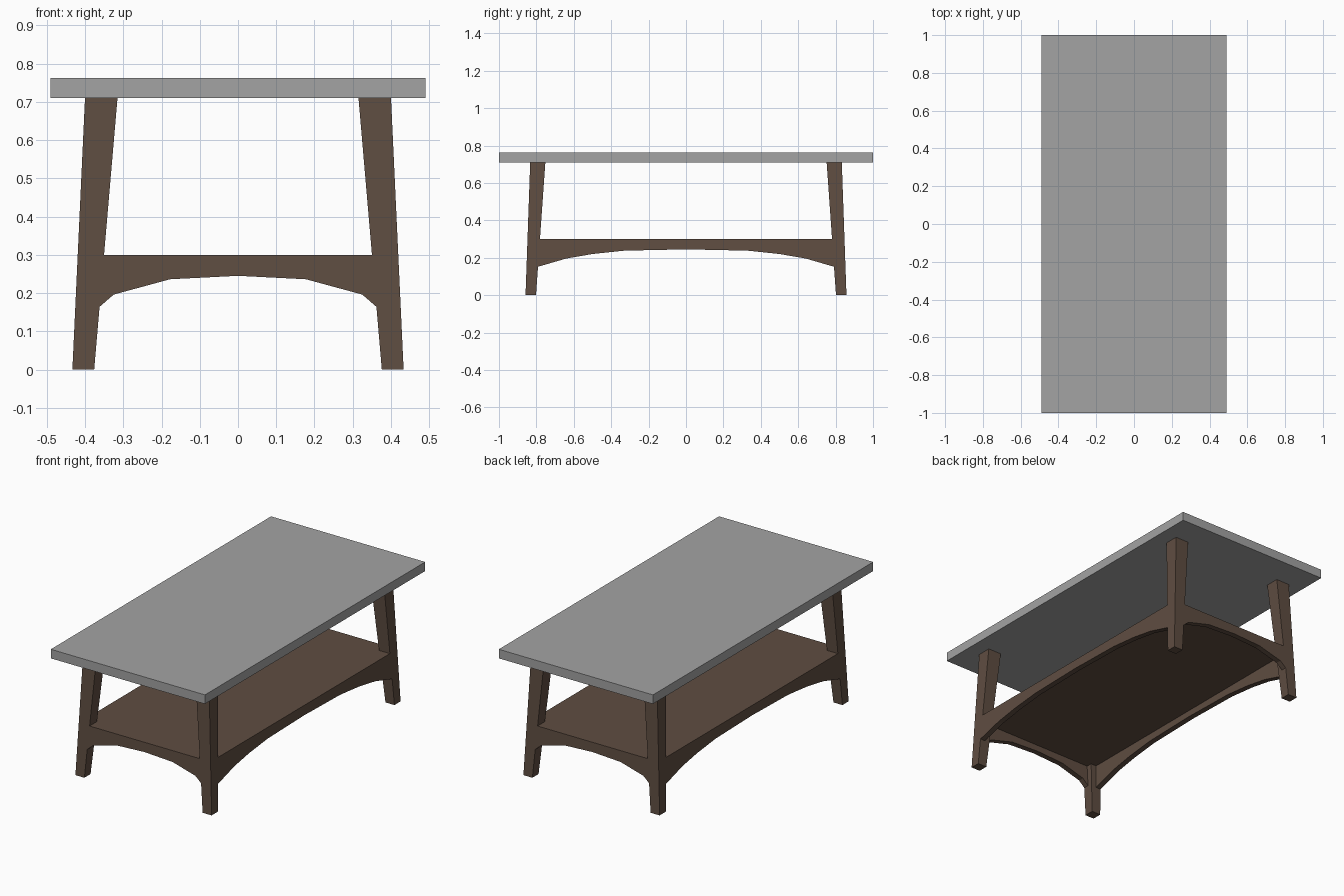
import bpy, bmesh

if "Cube" in bpy.data.objects:
    bpy.data.objects.remove(bpy.data.objects["Cube"])

def material(name, rgb):
    m = bpy.data.materials.new(name)
    m.diffuse_color = (*rgb, 1)
    m.use_nodes = True
    m.node_tree.nodes["Principled BSDF"].inputs["Base Color"].default_value = m.diffuse_color
    return m

grey = material("grey_top", (0.366, 0.366, 0.366))
brown = material("dark_brown_wood", (0.114, 0.074, 0.053))

TOP_Z = 0.71                        # underside of the table top
# (bottom, top) positions of the leg faces
XO, XI = (0.433, 0.400), (0.376, 0.315)
YO, YI = (0.858, 0.833), (0.802, 0.752)

def at(pair, z):
    return pair[0] + (pair[1] - pair[0]) * z / TOP_Z

def prism(name, ring_a, ring_b, mat):
    """Solid between two matching rings of points."""
    bm = bmesh.new()
    a = [bm.verts.new(p) for p in ring_a]
    b = [bm.verts.new(p) for p in ring_b]
    bm.faces.new(a)
    bm.faces.new(b[::-1])
    n = len(a)
    for i in range(n):
        j = (i + 1) % n
        bm.faces.new((a[i], b[i], b[j], a[j]))
    bmesh.ops.recalc_face_normals(bm, faces=bm.faces)
    me = bpy.data.meshes.new(name)
    bm.to_mesh(me)
    bm.free()
    me.materials.append(mat)
    ob = bpy.data.objects.new(name, me)
    bpy.context.collection.objects.link(ob)
    return ob

def slab(name, hx, hy, z0, z1, mat):
    c = [(-hx, -hy), (hx, -hy), (hx, hy), (-hx, hy)]
    return prism(name, [(x, y, z0) for x, y in c], [(x, y, z1) for x, y in c], mat)

# Table top
slab("table_top", 0.49, 1.0, TOP_Z, 0.762, grey)

# Four tapered, splayed legs
for sx, side in ((-1, "left"), (1, "right")):
    for sy, end in ((-1, "front"), (1, "back")):
        rings = []
        for k, z in ((0, 0.0), (1, TOP_Z)):
            rings.append([(sx * x, sy * y, z) for x, y in
                          ((XI[k], YI[k]), (XO[k], YI[k]), (XO[k], YO[k]), (XI[k], YO[k]))])
        prism(f"{end}_{side}_leg", *rings, brown)

# Arched aprons, flush with the outer leg faces
SHELF_Z, THICK = 0.30, 0.032

def apron(name, arch, inner, outer, sign, along_x):
    half = arch + [(at(inner, SHELF_Z), SHELF_Z)]
    ring = half + [(-u, z) for u, z in half[::-1] if u > 0]
    def place(inset):
        out = []
        for u, z in ring:
            v = sign * (at(outer, z) - inset)
            out.append((u, v, z) if along_x else (v, u, z))
        return out
    prism(name, place(0), place(THICK), brown)

short_arch = [(0, 0.245), (0.178, 0.236), (0.325, 0.196), (at(XI, 0.164), 0.164)]
long_arch = [(0, 0.245), (0.33, 0.238), (0.50, 0.220), (0.64, 0.196), (at(YI, 0.152), 0.152)]
for s, end, side in ((-1, "front", "left"), (1, "back", "right")):
    apron(f"{end}_apron", short_arch, XI, YO, s, True)
    apron(f"{side}_apron", long_arch, YI, XO, s, False)

# Lower shelf panel between the aprons
slab("lower_shelf", at(XO, SHELF_Z) - THICK, at(YO, SHELF_Z) - THICK,
     SHELF_Z - 0.02, SHELF_Z, brown)
